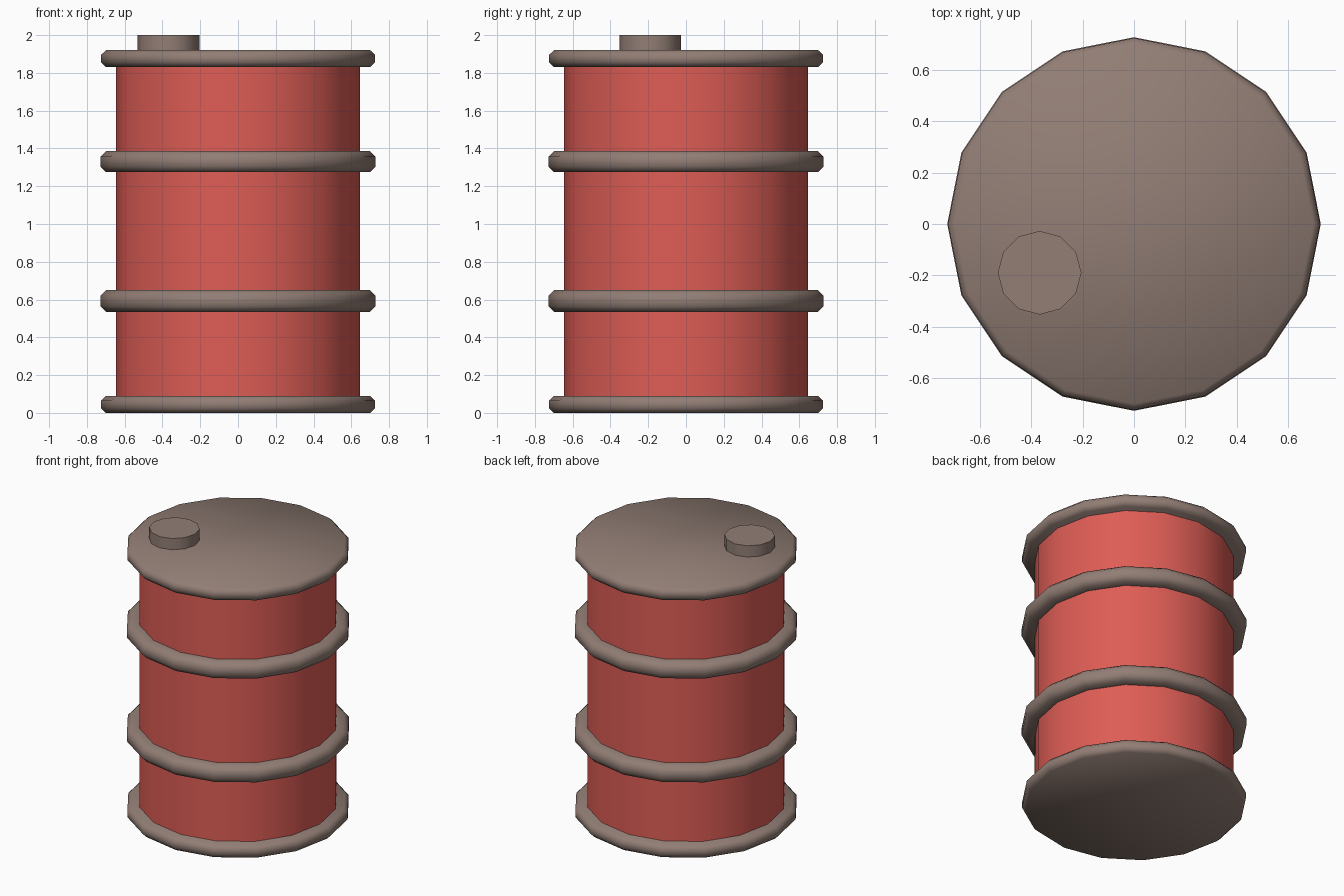
import bpy, bmesh, math

if "Cube" in bpy.data.objects:
    bpy.data.objects.remove(bpy.data.objects["Cube"])


def material(name, rgb):
    m = bpy.data.materials.new(name)
    m.diffuse_color = (*rgb, 1)
    m.use_nodes = True
    m.node_tree.nodes["Principled BSDF"].inputs["Base Color"].default_value = m.diffuse_color
    return m


red = material("red paint", (0.73, 0.109, 0.091))
brown = material("brown grey metal", (0.287, 0.209, 0.178))


def lathe(name, profile, sides, mat, centre=(0, 0), closed=False):
    """Spin (radius, z) points about z; open profiles get end caps."""
    bm = bmesh.new()
    rings = []
    for r, z in profile:
        rings.append([bm.verts.new((centre[0] + r * math.cos(2 * math.pi * i / sides),
                                    centre[1] + r * math.sin(2 * math.pi * i / sides), z))
                      for i in range(sides)])
    pairs = list(zip(rings, rings[1:]))
    if closed:
        pairs.append((rings[-1], rings[0]))
    else:
        bm.faces.new(rings[0][::-1])
        bm.faces.new(rings[-1])
    for a, b in pairs:
        for i in range(sides):
            j = (i + 1) % sides
            bm.faces.new((a[i], a[j], b[j], b[i]))
    bmesh.ops.recalc_face_normals(bm, faces=bm.faces)
    me = bpy.data.meshes.new(name)
    bm.to_mesh(me)
    bm.free()
    me.materials.append(mat)
    me.shade_smooth()
    me.set_sharp_from_angle(angle=math.radians(50))
    ob = bpy.data.objects.new(name, me)
    bpy.context.collection.objects.link(ob)
    return ob


# Barrel wall
lathe("barrel_body", [(0.645, 0.04), (0.645, 1.88)], 16, red)

# Bevelled end lids
for name, z0, z1 in (("bottom_lid", 0.0, 0.09), ("top_lid", 1.832, 1.92)):
    c = 0.025
    lathe(name, [(0.70, z0), (0.725, z0 + c), (0.725, z1 - c), (0.70, z1)], 16, brown)

# Raised hoops around the wall
for name, z0, z1 in (("lower_hoop", 0.535, 0.65), ("upper_hoop", 1.274, 1.387)):
    c = 0.03
    lathe(name, [(0.63, z0), (0.698, z0), (0.728, z0 + c),
                 (0.728, z1 - c), (0.698, z1), (0.63, z1)], 16, brown, closed=True)

# Filler cap on the lid
lathe("filler_cap", [(0.163, 1.90), (0.163, 2.0)], 12, brown, centre=(-0.368, -0.19))
